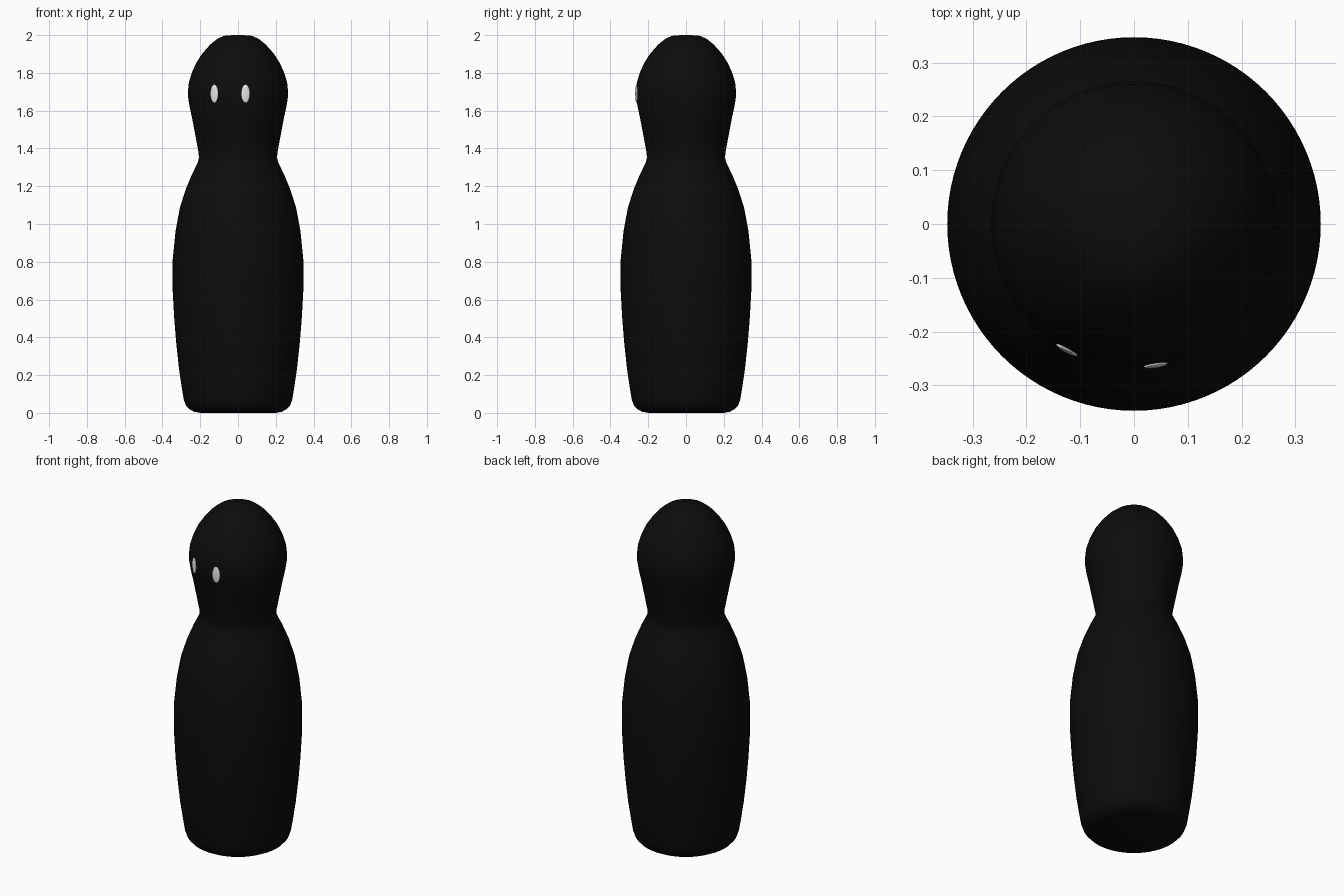
import bpy, bmesh, math
from mathutils import Matrix, Vector

if "Cube" in bpy.data.objects:
    bpy.data.objects.remove(bpy.data.objects["Cube"])


def material(name, rgb):
    m = bpy.data.materials.new(name)
    m.diffuse_color = (*rgb, 1)
    m.use_nodes = True
    m.node_tree.nodes["Principled BSDF"].inputs["Base Color"].default_value = m.diffuse_color
    return m


def finish(name, bm, mat):
    mesh = bpy.data.meshes.new(name)
    bm.normal_update()
    bm.to_mesh(mesh)
    bm.free()
    mesh.materials.append(mat)
    for p in mesh.polygons:
        p.use_smooth = True
    ob = bpy.data.objects.new(name, mesh)
    bpy.context.collection.objects.link(ob)
    return ob


black = material("matte black", (0.0037, 0.0037, 0.0037))
white = material("eye white", (0.8, 0.8, 0.8))

# Lathed body: (radius, height) from base to crown
PROFILE = [
    (0.20, 0.0), (0.232, 0.006), (0.258, 0.02), (0.276, 0.04), (0.287, 0.07),
    (0.297, 0.13), (0.312, 0.23), (0.326, 0.36), (0.337, 0.49), (0.346, 0.65),
    (0.347, 0.72), (0.346, 0.81), (0.331, 0.96), (0.308, 1.085), (0.278, 1.18),
    (0.245, 1.26), (0.213, 1.325), (0.207, 1.35), (0.209, 1.38), (0.224, 1.46),
    (0.241, 1.55), (0.256, 1.62), (0.264, 1.67), (0.265, 1.70), (0.260, 1.75),
    (0.245, 1.80), (0.220, 1.855), (0.187, 1.905), (0.147, 1.95),
    (0.110, 1.98), (0.075, 1.996), (0.03, 2.0),
]
SEGMENTS = 96
bm = bmesh.new()
rings = []
for r, z in PROFILE:
    rings.append([bm.verts.new((r * math.cos(2 * math.pi * i / SEGMENTS),
                                r * math.sin(2 * math.pi * i / SEGMENTS), z))
                  for i in range(SEGMENTS)])
for a, b in zip(rings, rings[1:]):
    for i in range(SEGMENTS):
        j = (i + 1) % SEGMENTS
        bm.faces.new((a[i], a[j], b[j], b[i]))
bm.faces.new(rings[0][::-1])
bm.faces.new(rings[-1])
finish("pin_body", bm, black)


# Eyes: thin oval domes lying on the head
def eye(name, x):
    angle = math.asin(x / 0.265)
    pos = Vector((x, -0.265 * math.cos(angle), 1.69))
    bm = bmesh.new()
    bmesh.ops.create_uvsphere(bm, u_segments=24, v_segments=16, radius=1)
    bm.transform(Matrix.Translation(pos) @ Matrix.Rotation(angle, 4, 'Z')
                 @ Matrix.Diagonal((0.023, 0.006, 0.048, 1)))
    finish(name, bm, white)


eye("right_eye", -0.125)
eye("left_eye", 0.04)
